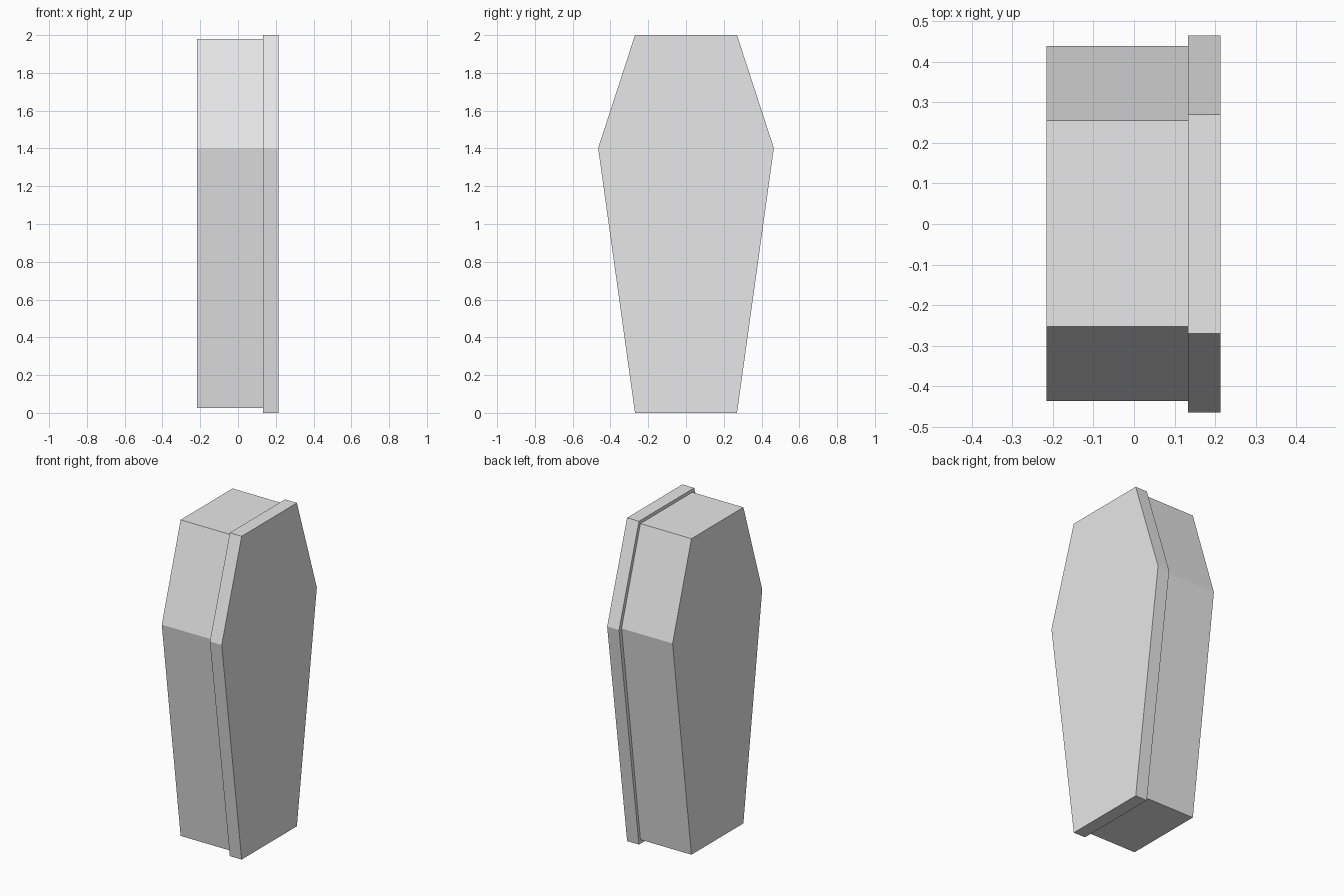
import bpy, bmesh

if "Cube" in bpy.data.objects:
    bpy.data.objects.remove(bpy.data.objects["Cube"])

grey = bpy.data.materials.new("light_grey")
grey.diffuse_color = (0.8, 0.8, 0.8, 1)
grey.use_nodes = True
grey.node_tree.nodes["Principled BSDF"].inputs["Base Color"].default_value = grey.diffuse_color


def coffin_prism(name, x0, x1, end_half, mid_half, z0, z_mid, z1, y_shift=0.0):
    """Hexagonal coffin outline in the YZ plane, extruded along x."""
    outline = [(-end_half, z0), (end_half, z0), (mid_half, z_mid),
               (end_half, z1), (-end_half, z1), (-mid_half, z_mid)]
    bm = bmesh.new()
    face = bm.faces.new([bm.verts.new((x0, y + y_shift, z)) for y, z in outline])
    out = bmesh.ops.extrude_face_region(bm, geom=[face])
    moved = [v for v in out["geom"] if isinstance(v, bmesh.types.BMVert)]
    bmesh.ops.translate(bm, verts=moved, vec=(x1 - x0, 0, 0))
    bmesh.ops.recalc_face_normals(bm, faces=bm.faces)
    mesh = bpy.data.meshes.new(name)
    bm.to_mesh(mesh)
    bm.free()
    mesh.materials.append(grey)
    obj = bpy.data.objects.new(name, mesh)
    bpy.context.collection.objects.link(obj)
    return obj


# Deep box, and the slightly larger lid on its +x side
coffin_prism("coffin_box", -0.216, 0.133, 0.254, 0.438, 0.025, 1.402, 1.98, 0.0015)
coffin_prism("coffin_lid", 0.133, 0.214, 0.27, 0.465, 0.0, 1.402, 2.0)
